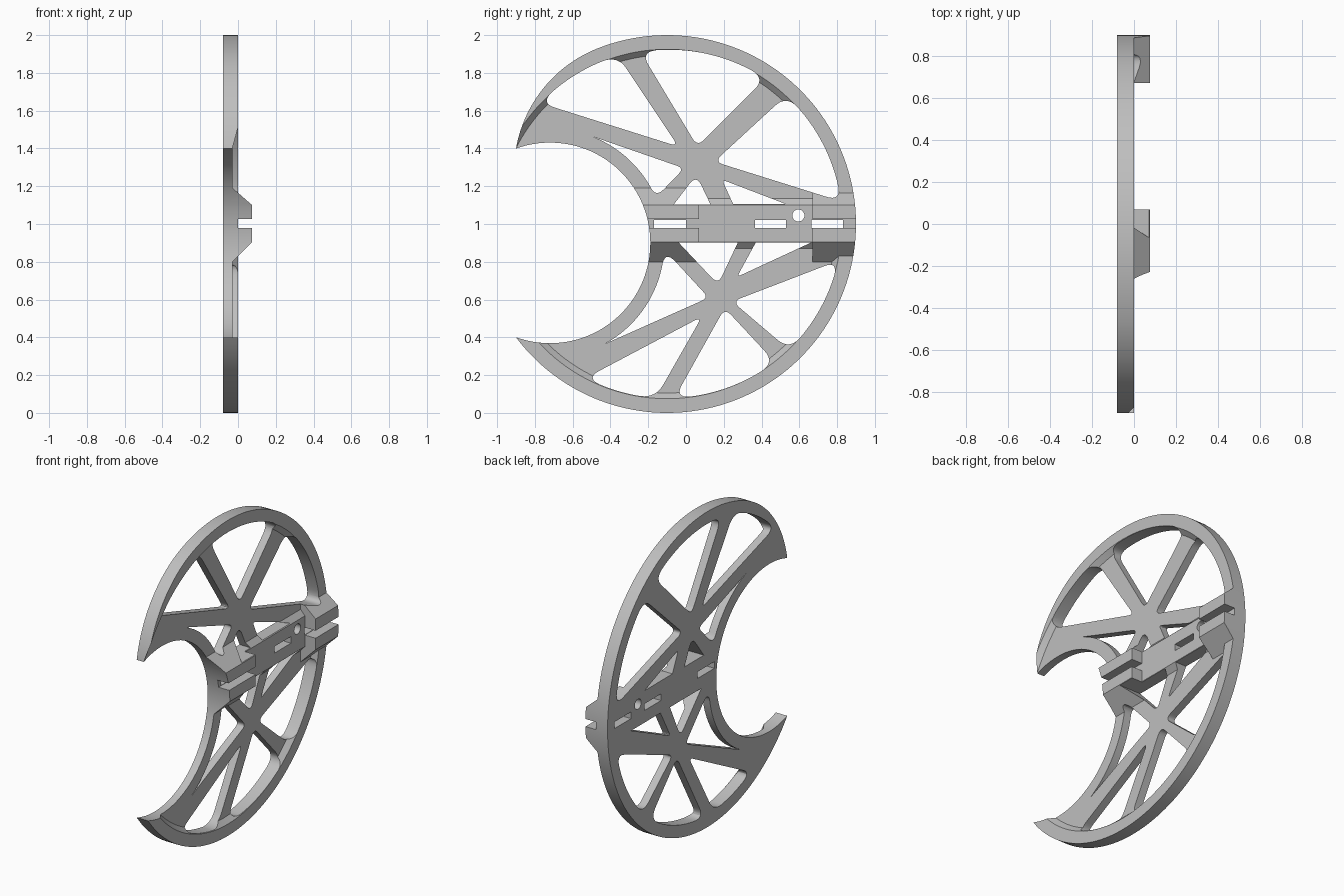
import bpy, bmesh, math
from mathutils import Matrix, Vector

cube = bpy.data.objects.get("Cube")
if cube:
    bpy.data.objects.remove(cube)

HUB = Vector((-0.1, 1.0))      # centre of the rim, in (y, z)
BITE = Vector((-0.72, 0.9))    # centre of the crescent cut-out
BACK, WEB, FACE, TOP = -0.08, -0.03, 0.0, 0.075   # levels along x

grey = bpy.data.materials.new("light grey")
grey.use_nodes = True
grey.diffuse_color = (0.52, 0.52, 0.52, 1)
grey.node_tree.nodes["Principled BSDF"].inputs["Base Color"].default_value = (0.52, 0.52, 0.52, 1)


def make_object(name, bm):
    bmesh.ops.recalc_face_normals(bm, faces=bm.faces)
    mesh = bpy.data.meshes.new(name)
    bm.to_mesh(mesh)
    bm.free()
    mesh.materials.append(grey)
    obj = bpy.data.objects.new(name, mesh)
    bpy.context.collection.objects.link(obj)
    return obj


def extrude(name, corners, offset):
    bm = bmesh.new()
    face = bm.faces.new([bm.verts.new(c) for c in corners])
    new = bmesh.ops.extrude_face_region(bm, geom=[face])["geom"]
    bmesh.ops.translate(bm, vec=offset, verts=[v for v in new if isinstance(v, bmesh.types.BMVert)])
    return make_object(name, bm)


def plate(name, outline, x0, x1):
    """Outline in (y, z), thickened along x."""
    return extrude(name, [(x0, y, z) for y, z in outline], (x1 - x0, 0, 0))


def bar(name, section, y0, y1):
    """Section in (z, x), run along y."""
    return extrude(name, [(x, y0, z) for z, x in section], (0, y1 - y0, 0))


def combine(target, other, operation):
    other.hide_render = True
    mod = target.modifiers.new("join", "BOOLEAN")
    mod.operation = operation
    mod.solver = "EXACT"
    mod.object = other
    bpy.context.view_layer.objects.active = target
    bpy.ops.object.modifier_apply(modifier=mod.name)
    bpy.data.objects.remove(other)


def arc(centre, radius, start, end, steps):
    angles = [math.radians(start + (end - start) * i / steps) for i in range(steps + 1)]
    return [centre + radius * Vector((math.cos(a), math.sin(a))) for a in angles]


def edge(a, b, centre):
    """Straight edge, or one curved about a centre."""
    if centre is None:
        return lambda t: a.lerp(b, t)
    p, q = a - centre, b - centre
    turn = (math.atan2(q.y, q.x) - math.atan2(p.y, p.x) + math.pi) % math.tau - math.pi
    start = math.atan2(p.y, p.x)

    def point(t):
        r, ang = p.length + (q.length - p.length) * t, start + turn * t
        return centre + r * Vector((math.cos(ang), math.sin(ang)))
    return point


def window_outline(corners, trims, centre=None):
    """Three rounded corners; the edge from the first to the second may curve."""
    pts = [Vector(c) for c in corners]
    n = len(pts)
    edges = [edge(pts[i], pts[(i + 1) % n], centre if i == 0 else None) for i in range(n)]
    sizes = [(pts[(i + 1) % n] - pts[i]).length for i in range(n)]
    out = []
    for i in range(n):
        p, d = pts[i], trims[i]
        if d:
            a, b = edges[i - 1](1 - d / sizes[i - 1]), edges[i](d / sizes[i])
            for k in range(9):
                t = k / 8
                out.append(a.lerp(p, t).lerp(p.lerp(b, t), t))
        else:
            out.append(p)
        if i == 0 and centre is not None:
            lo, hi = d / sizes[0], 1 - trims[1] / sizes[0]
            out += [edges[0](lo + (hi - lo) * k / 16) for k in range(1, 16)]
    return out


# Raised rim: disc with a cone-sided pocket down to the web
frame = plate("wheel_frame", arc(HUB, 1.2, 0, 357, 119), -0.1, FACE)
bm = bmesh.new()
bmesh.ops.create_cone(bm, cap_ends=True, segments=144, radius1=0.895, radius2=0.945, depth=0.05,
                      matrix=Matrix.Translation((WEB + 0.025, HUB.x, HUB.y)) @ Matrix.Rotation(math.pi / 2, 4, "Y"))
combine(frame, make_object("pocket", bm), "DIFFERENCE")

# Central bar with sloped sides
combine(frame, bar("central_bar", [(0.86, -0.04), (0.905, FACE), (1.1, FACE), (1.145, -0.04),
                                   (1.145, -0.06), (0.86, -0.06)], -0.6, 1.05), "UNION")

# Grooved clamp blocks at both ends of the bar
section = [(0.79, -0.04), (0.905, TOP), (0.978, TOP), (0.978, -0.01), (1.026, -0.01), (1.026, TOP),
           (1.1, TOP), (1.2, -0.04), (1.2, -0.07), (0.79, -0.07)]
for y0, y1 in ((-0.5, 0.07), (0.67, 1.06)):
    combine(frame, bar("clamp_block", section, y0, y1), "UNION")

# Crescent silhouette: lower arc, main arc, tighter upper horn, then the bite
horn_dir = Vector((math.cos(math.radians(111.6)), math.sin(math.radians(111.6))))
outline = arc(HUB, 1.0, -143.13, 111.6, 110)
outline += arc(HUB + 0.3 * horn_dir, 0.7, 111.6, 170.0, 30)[1:]
outline += arc(BITE, 0.531, 109.8, -109.8, 80)[:-1]
combine(frame, plate("silhouette", outline, BACK, 0.2), "INTERSECT")

# Windows between the spokes, bordering the rim
rim_windows = [
    ((-0.36, 1.89), (-0.77, 1.64), (-0.04, 1.41)),
    ((0.42, 1.77), (-0.24, 1.91), (0.06, 1.41)),
    ((0.82, 1.12), (0.53, 1.68), (0.15, 1.33)),
    ((-0.53, 0.185), (-0.16, 0.08), (0.085, 0.51)),
    ((-0.06, 0.08), (0.47, 0.27), (0.205, 0.555)),
    ((0.545, 0.335), (0.805, 0.805), (0.245, 0.59)),
]
cuts = [window_outline(w, (0.08, 0.08, 0.05), HUB) for w in rim_windows]

# Windows bordering the bite ring, sharp at the horn end
cuts.append(window_outline(((-0.16, 1.14), (-0.50, 1.465), (-0.01, 1.295)), (0.06, 0, 0.04), BITE))
cuts.append(window_outline(((-0.43, 0.365), (-0.115, 0.865), (0.12, 0.61)), (0, 0.09, 0.04), BITE))

# Small windows bordering the central bar
cuts.append(window_outline(((0.19, 1.235), (0.25, 1.105), (0.53, 1.105)), (0.025, 0, 0)))
cuts.append(window_outline(((0.055, 1.26), (-0.065, 1.103), (0.13, 1.103)), (0.06, 0, 0)))
cuts.append(window_outline(((0.27, 0.72), (0.37, 0.903), (0.665, 0.903)), (0.025, 0, 0)))
cuts.append(window_outline(((-0.04, 0.903), (0.275, 0.903), (0.17, 0.68)), (0, 0, 0.05)))

# Slots and the round hole through the bar
for y0, y1 in ((-0.17, 0), (0.365, 0.53), (0.665, 0.83)):
    cuts.append([(y0, 0.98), (y1, 0.98), (y1, 1.022), (y0, 1.022)])
cuts.append(arc(Vector((0.595, 1.045)), 0.032, 0, 345, 23))

for cut in cuts:
    combine(frame, plate("opening", cut, -0.3, 0.3), "DIFFERENCE")

# Smooth arcs, sharp edges
frame.data.materials.clear()
frame.data.materials.append(grey)
bpy.ops.object.select_all(action="DESELECT")
frame.select_set(True)
bpy.context.view_layer.objects.active = frame
bpy.ops.object.shade_smooth_by_angle(angle=math.radians(25))
